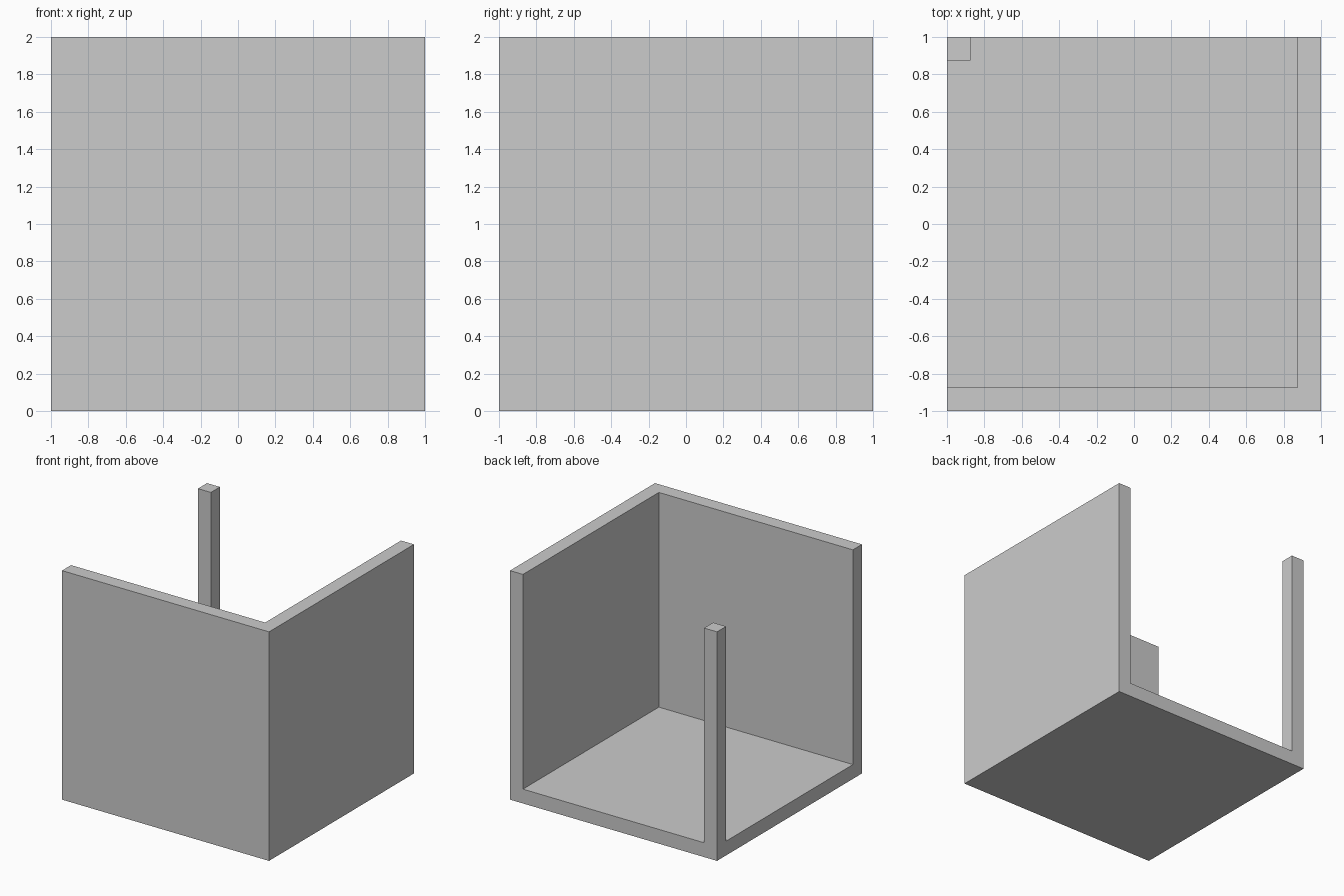
import bpy, bmesh

if "Cube" in bpy.data.objects:
    bpy.data.objects.remove(bpy.data.objects["Cube"])

T = 0.125                         # wall, floor and post thickness
H = 2.0                           # overall height
LINES = [-1, -1 + T, 1 - T, 1]    # plan grid lines


def raise_faces(bm, faces, dz):
    """Extrude a connected set of faces straight up."""
    geom = bmesh.ops.extrude_face_region(bm, geom=faces)["geom"]
    verts = [g for g in geom if isinstance(g, bmesh.types.BMVert)]
    bmesh.ops.translate(bm, verts=verts, vec=(0, 0, dz))


def top_cells(bm, test):
    return [f for f in bm.faces
            if abs(f.normal.z) > 0.5
            and abs(f.calc_center_median().z - T) < 1e-4
            and test(f.calc_center_median())]


bm = bmesh.new()

# Floor plan cells, thickened into the floor slab
v = [[bm.verts.new((x, y, 0)) for y in LINES] for x in LINES]
plan = [bm.faces.new((v[i][j], v[i + 1][j], v[i + 1][j + 1], v[i][j + 1]))
        for i in range(3) for j in range(3)]
raise_faces(bm, plan, T)
bmesh.ops.recalc_face_normals(bm, faces=bm.faces[:])
bm.normal_update()

# Front and right walls, then the back left corner post
raise_faces(bm, top_cells(bm, lambda c: c.y < -1 + T or c.x > 1 - T), H - T)
bm.normal_update()
raise_faces(bm, top_cells(bm, lambda c: c.x < -1 + T and c.y > 1 - T), H - T)

# Merge flat areas into single faces
bmesh.ops.recalc_face_normals(bm, faces=bm.faces[:])
bmesh.ops.dissolve_limit(bm, angle_limit=0.01, verts=bm.verts[:], edges=bm.edges[:])

mesh = bpy.data.meshes.new("open_corner_block")
bm.to_mesh(mesh)
bm.free()
obj = bpy.data.objects.new("open_corner_block", mesh)
bpy.context.collection.objects.link(obj)
